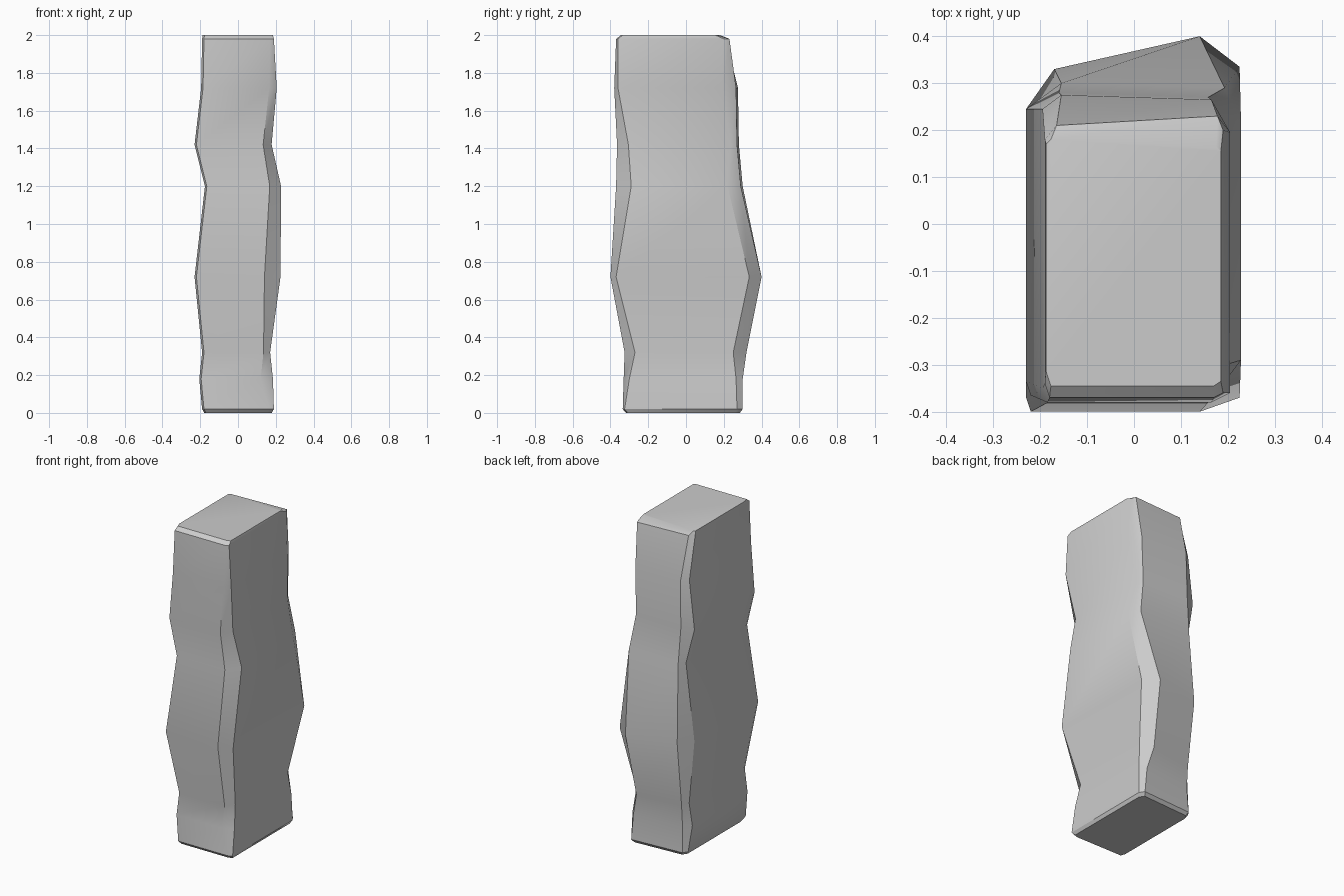
import bpy, bmesh
from math import radians

if "Cube" in bpy.data.objects:
    bpy.data.objects.remove(bpy.data.objects["Cube"])

# Section stations up the post:
# z, left x, right x, front y, back y (left end), back y (right end),
# then corner cuts (dx, dy): front right, back right, back left
STATIONS = [
    (0.02, -0.19, 0.19, -0.335, 0.28, 0.30, (.025, .01), (.02, .03), (.02, .03)),
    (0.18, -0.205, 0.185, -0.33, 0.27, 0.30, (.065, .03), (.03, .035), (.04, .04)),
    (0.32, -0.19, 0.17, -0.325, 0.28, 0.32, (.035, .055), (.05, .07), (.025, .04)),
    (0.72, -0.23, 0.225, -0.40, 0.33, 0.40, (.085, .03), (.085, .065), (.06, .085)),
    (1.20, -0.175, 0.228, -0.37, 0.30, 0.29, (.06, .08), (.035, .07), (.02, .05)),
    (1.42, -0.23, 0.178, -0.365, 0.28, 0.27, (.045, .06), (.02, .035), (.07, .035)),
    (1.72, -0.195, 0.205, -0.38, 0.275, 0.265, (.04, .02), (.04, .07), (.04, .03)),
    (1.98, -0.19, 0.19, -0.37, 0.21, 0.23, (.02, .01), (.012, .03), (.025, .03)),
]


def section(xl, xr, yf, bl, br, fr_cut, br_cut, bl_cut):
    """Rectangle with four cut corners, counter-clockwise from above."""
    return [
        (xl + .01, yf), (xr - fr_cut[0], yf),
        (xr, yf + fr_cut[1]), (xr, br - br_cut[1]),
        (xr - br_cut[0], br), (xl + bl_cut[0], bl),
        (xl, bl - bl_cut[1]), (xl, yf + .03),
    ]


bm = bmesh.new()
rings = []


def add_ring(z, points):
    rings.append([bm.verts.new((x, y, z)) for x, y in points])


# Bevelled foot, irregular shaft and bevelled top
foot = section(*STATIONS[0][1:])
add_ring(0, [(x * .94, y * .95) for x, y in foot])
for station in STATIONS:
    add_ring(station[0], section(*station[1:]))
add_ring(2, section(-.187, .185, -.345, .18, .165,
                    (.015, .01), (.01, .01), (.01, .01)))

for low, high in zip(rings, rings[1:]):
    for i in range(8):
        j = (i + 1) % 8
        bm.faces.new((low[i], low[j], high[j], high[i]))
bm.faces.new(rings[0][::-1])
bm.faces.new(rings[-1])
bmesh.ops.recalc_face_normals(bm, faces=bm.faces)

mesh = bpy.data.meshes.new("stone_post")
bm.to_mesh(mesh)
bm.free()
post = bpy.data.objects.new("stone_post", mesh)
bpy.context.collection.objects.link(post)

# Soft shading along the faces, crisp corner edges
bpy.context.view_layer.objects.active = post
post.select_set(True)
bpy.ops.object.shade_smooth_by_angle(angle=radians(30))
